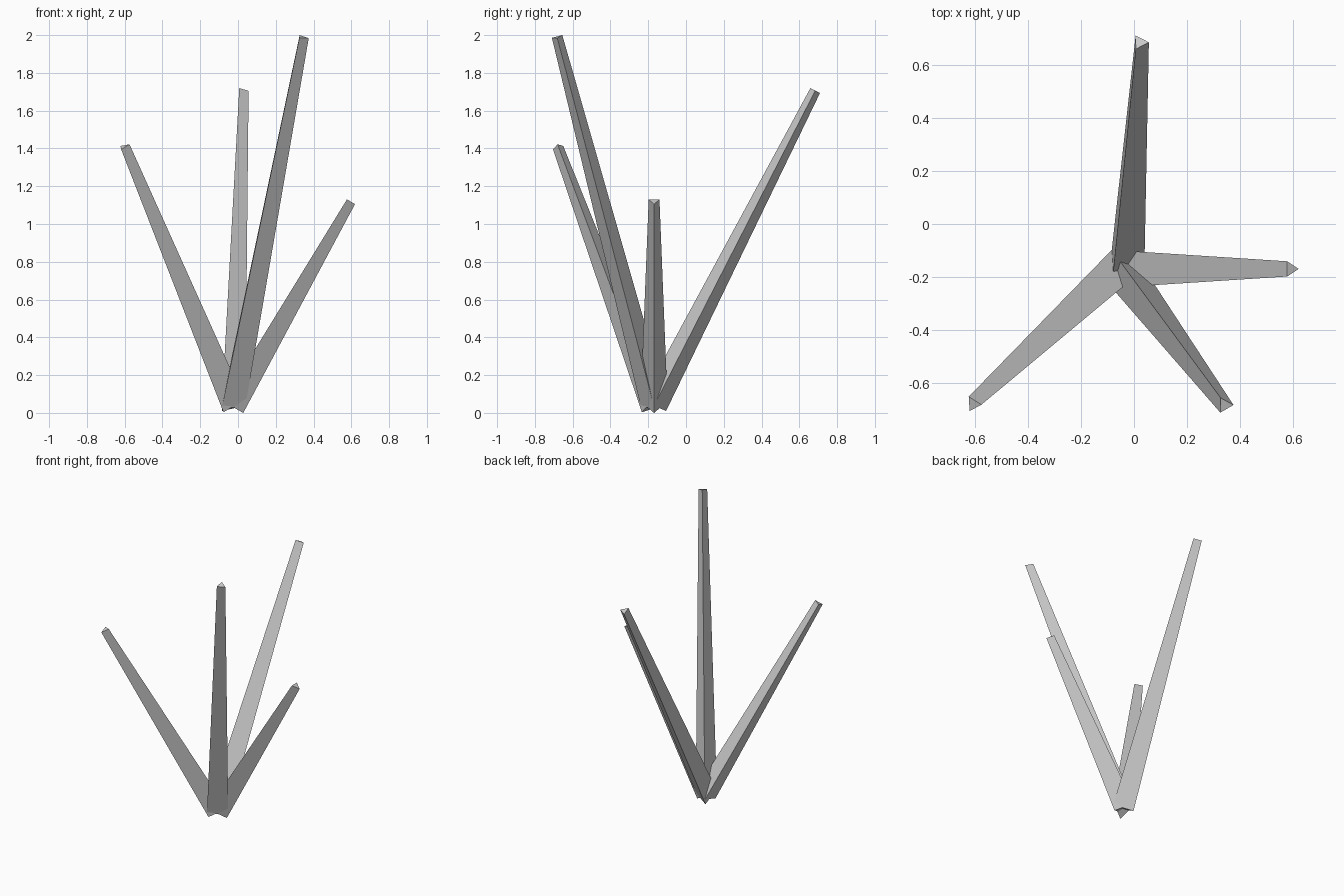
import bpy
from mathutils import Matrix, Vector

if "Cube" in bpy.data.objects:
    bpy.data.objects.remove(bpy.data.objects["Cube"])

BASE = Vector((-0.043, -0.169, 0.041))
TIPS = {
    "right_spike": (0.591, -0.169, 1.122),
    "back_spike": (0.023, 0.684, 1.706),
    "left_spike": (-0.605, -0.678, 1.410),
    "front_spike": (0.342, -0.682, 1.990),
}
BASE_RADIUS, TIP_RADIUS, SIDES = 0.082, 0.033, 3


def add_spike(name, tip):
    """Tapered three-sided spike leaning from the shared base to its tip."""
    axis = Vector(tip) - BASE
    bpy.ops.mesh.primitive_cone_add(vertices=SIDES, radius1=BASE_RADIUS,
                                    radius2=TIP_RADIUS, depth=axis.length)
    spike = bpy.context.object
    spike.name = name
    # Turn one corner of the triangle to +x and put the base at the origin
    corner = max(spike.data.vertices, key=lambda v: v.co.xy.length).co
    turn = Matrix.Rotation(-Vector((1, 0)).angle_signed(corner.xy) * -1, 4, 'Z')
    spike.data.transform(turn @ Matrix.Translation((0, 0, axis.length / 2)))
    # Lean the spike by the shortest rotation
    lean = Vector((0, 0, 1)).rotation_difference(axis.normalized())
    spike.data.transform(Matrix.Translation(BASE) @ lean.to_matrix().to_4x4())


for spike_name, spike_tip in TIPS.items():
    add_spike(spike_name, spike_tip)
